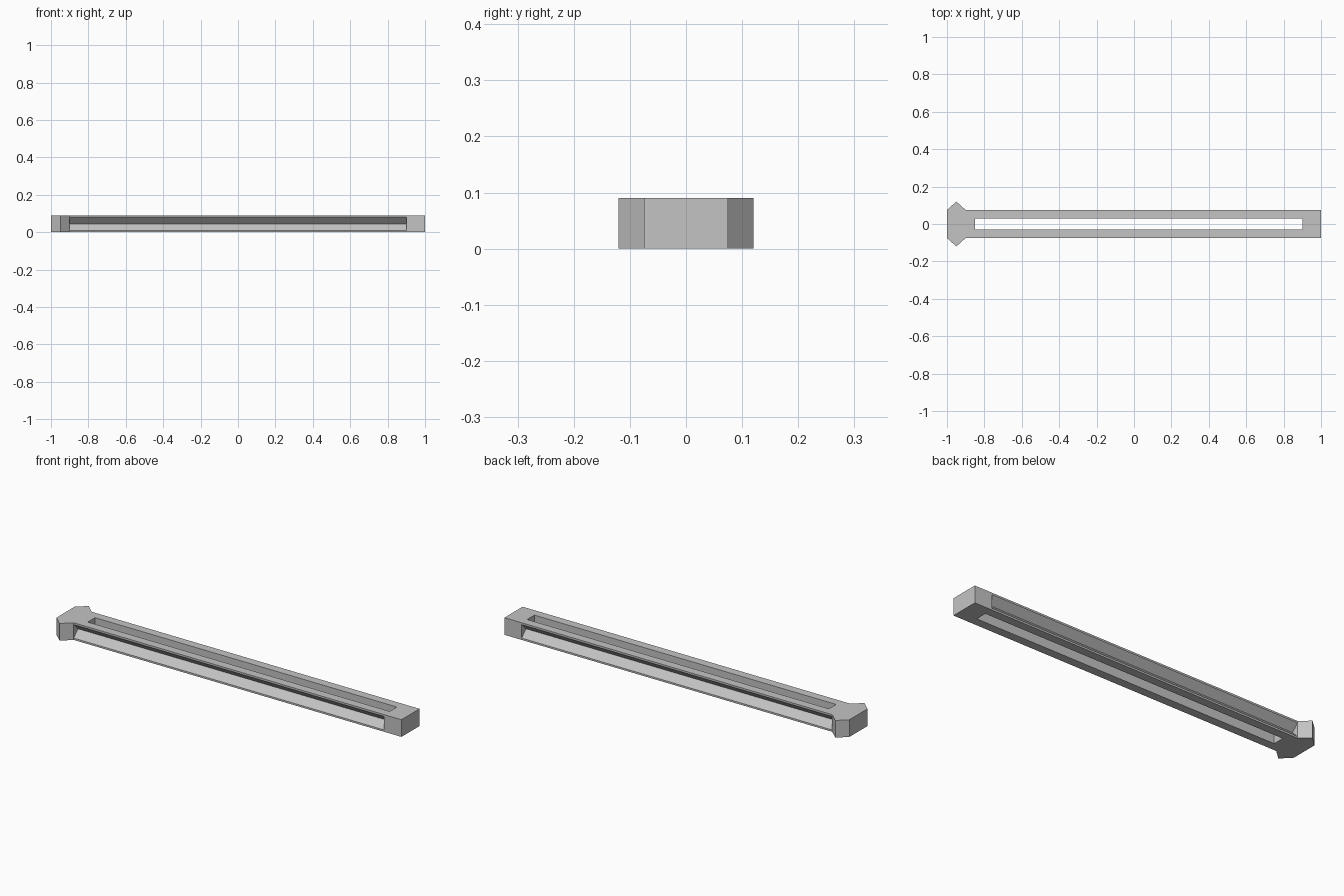
import bpy
import bmesh
from math import sqrt

if "Cube" in bpy.data.objects:
    bpy.data.objects.remove(bpy.data.objects["Cube"], do_unlink=True)

HEIGHT = 0.09
HALF_WIDTH = 0.075
HALF_GROOVE = 0.05 / sqrt(2)

grey = bpy.data.materials.new("plain grey")
grey.use_nodes = True
colour = (0.55, 0.55, 0.55, 1)
grey.diffuse_color = colour
grey.node_tree.nodes["Principled BSDF"].inputs["Base Color"].default_value = colour


def prism(name, points, direction):
    """Extrude a closed outline along a direction."""
    bm = bmesh.new()
    face = bm.faces.new([bm.verts.new(p) for p in points])
    extruded = bmesh.ops.extrude_face_region(bm, geom=[face])["geom"]
    verts = [g for g in extruded if isinstance(g, bmesh.types.BMVert)]
    bmesh.ops.translate(bm, vec=direction, verts=verts)
    bmesh.ops.recalc_face_normals(bm, faces=bm.faces)
    mesh = bpy.data.meshes.new(name)
    bm.to_mesh(mesh)
    bm.free()
    mesh.materials.append(grey)
    obj = bpy.data.objects.new(name, mesh)
    bpy.context.collection.objects.link(obj)
    return obj


def cut(target, cutter):
    """Subtract a cutter and discard it."""
    mod = target.modifiers.new("cut", 'BOOLEAN')
    mod.operation = 'DIFFERENCE'
    mod.solver = 'EXACT'
    mod.object = cutter
    cutter.hide_render = True
    bpy.context.view_layer.objects.active = target
    bpy.ops.object.modifier_apply(modifier=mod.name)
    bpy.data.objects.remove(cutter, do_unlink=True)


# Bar with a pointed flange at one end
side = [(1, HALF_WIDTH), (-0.9, HALF_WIDTH), (-0.95, 0.12), (-1, HALF_WIDTH)]
outline = side + [(x, -y) for x, y in reversed(side)]
bar = prism("slotted_bar", [(x, y, 0) for x, y in outline], (0, 0, HEIGHT))

# Long slot through the middle
slot = [(-0.85, -0.03), (0.9, -0.03), (0.9, 0.03), (-0.85, 0.03)]
cut(bar, prism("slot_cutter", [(x, y, -0.1) for x, y in slot], (0, 0, 0.3)))

# V-shaped groove along each side
for s in (-1, 1):
    y, z, r = s * HALF_WIDTH, HEIGHT / 2, HALF_GROOVE
    diamond = [(y - r, z), (y, z - r), (y + r, z), (y, z + r)]
    cut(bar, prism("groove_cutter", [(-0.9, a, b) for a, b in diamond], (1.8, 0, 0)))
